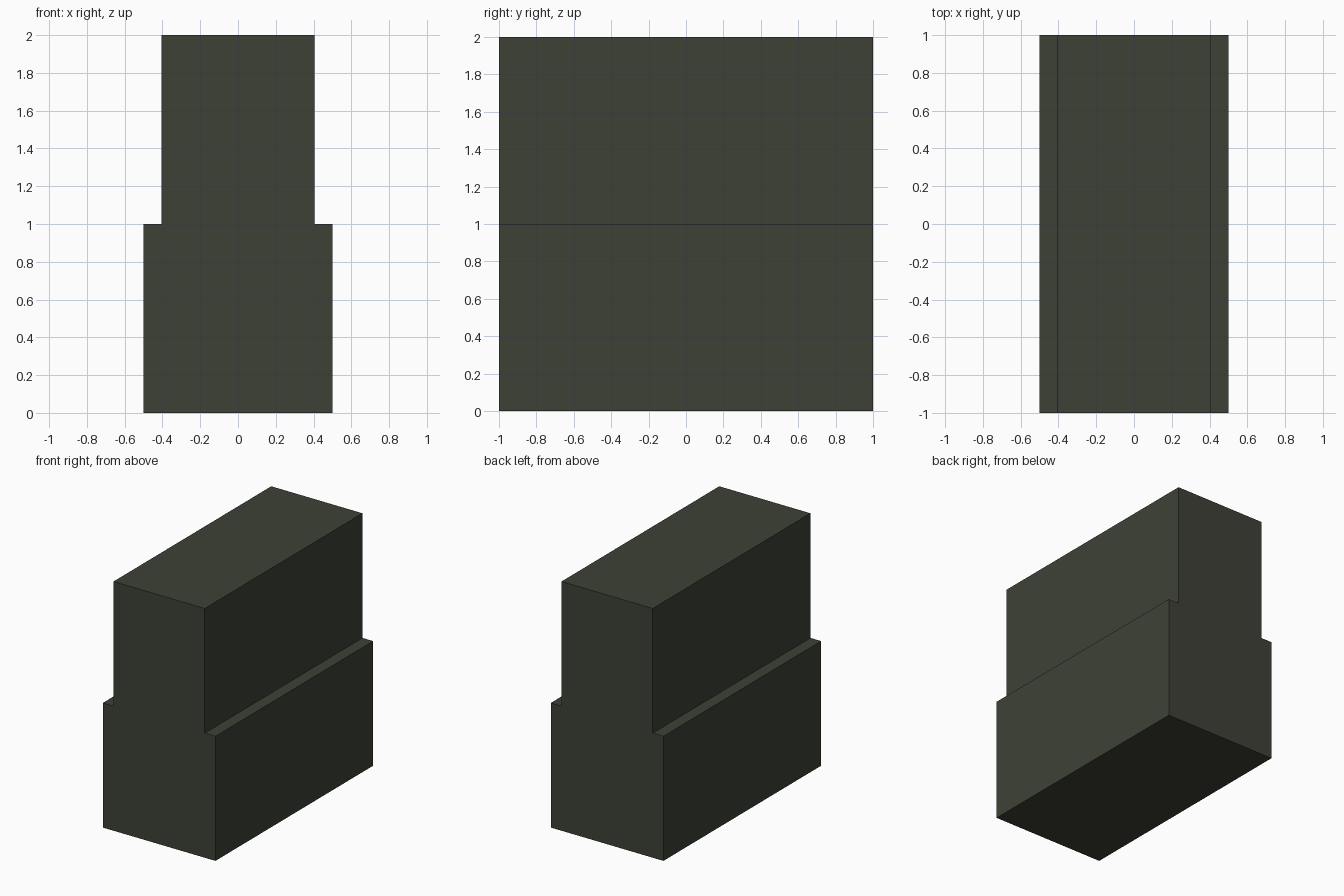
import bpy
import bmesh

if "Cube" in bpy.data.objects:
    bpy.data.objects.remove(bpy.data.objects["Cube"])

# Single dark olive colour
olive = bpy.data.materials.new("dark_olive")
olive.diffuse_color = (0.047, 0.053, 0.037, 1.0)
olive.use_nodes = True
olive.node_tree.nodes["Principled BSDF"].inputs["Base Color"].default_value = olive.diffuse_color

# Stepped block: half profile (x, z) mirrored, then extruded along y
half = [(0.5, 0.0), (0.5, 1.0), (0.405, 1.0), (0.405, 2.0)]
profile = half + [(-x, z) for x, z in reversed(half)]

bm = bmesh.new()
front = bm.faces.new([bm.verts.new((x, -1.0, z)) for x, z in profile])
extruded = bmesh.ops.extrude_face_region(bm, geom=[front], use_keep_orig=True)
back_verts = [g for g in extruded["geom"] if isinstance(g, bmesh.types.BMVert)]
bmesh.ops.translate(bm, verts=back_verts, vec=(0.0, 2.0, 0.0))
bmesh.ops.recalc_face_normals(bm, faces=bm.faces)

mesh = bpy.data.meshes.new("stepped_block")
bm.to_mesh(mesh)
bm.free()
mesh.materials.append(olive)
block = bpy.data.objects.new("stepped_block", mesh)
bpy.context.collection.objects.link(block)
